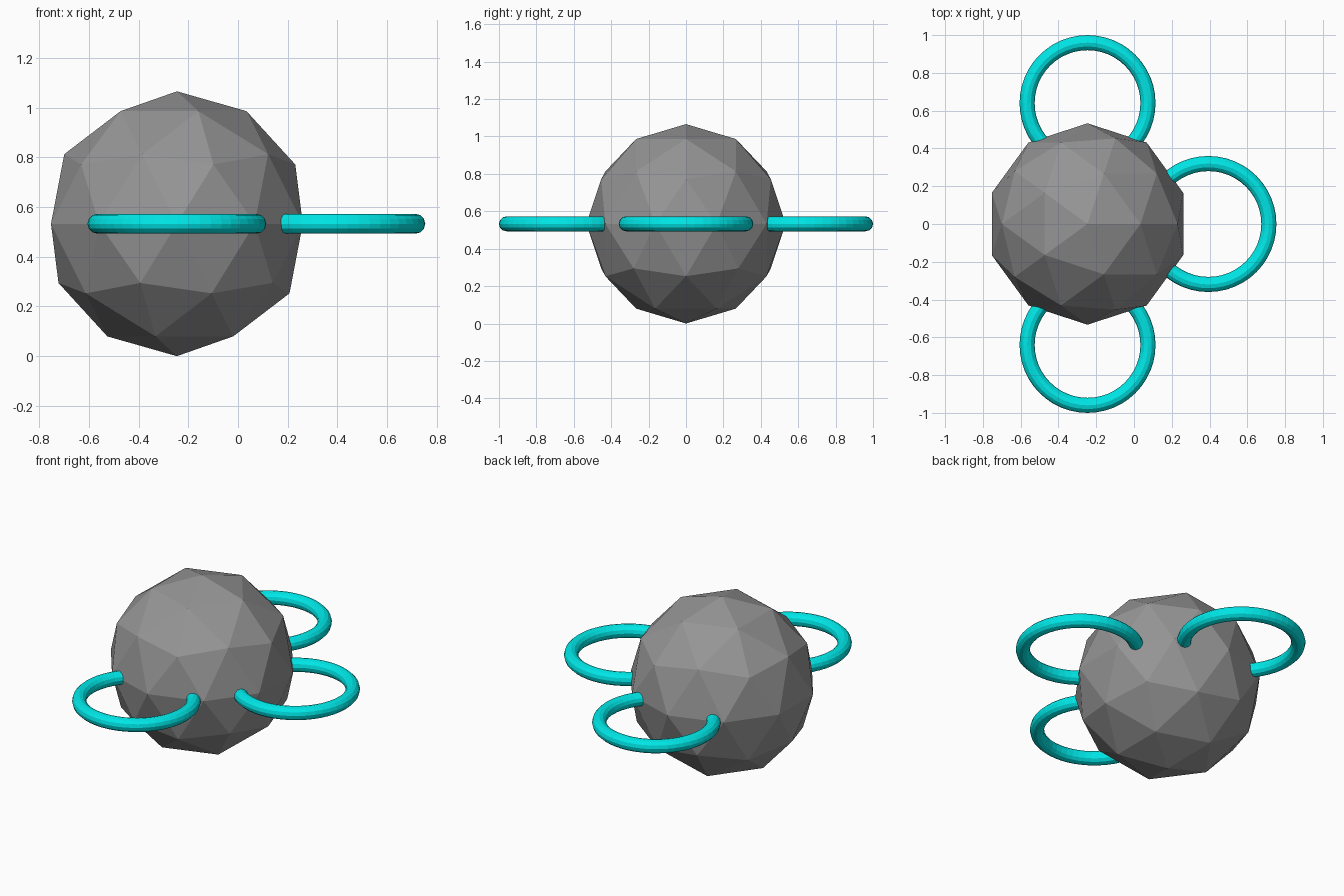
import bpy

if "Cube" in bpy.data.objects:
    bpy.data.objects.remove(bpy.data.objects["Cube"])


def flat_colour(name, rgb):
    mat = bpy.data.materials.new(name)
    mat.diffuse_color = (*rgb, 1.0)
    mat.use_nodes = True
    mat.node_tree.nodes["Principled BSDF"].inputs["Base Color"].default_value = mat.diffuse_color
    return mat


grey = flat_colour("stone grey", (0.3, 0.3, 0.3))
teal = flat_colour("bright teal", (0.0, 0.8, 0.8))

RADIUS = 0.533      # faceted body radius
CX = -0.246         # body centre
REACH = 0.64        # body centre to ring centre


def finish(name, mat):
    obj = bpy.context.object
    obj.name = name
    obj.data.materials.append(mat)


# Faceted round body
bpy.ops.mesh.primitive_ico_sphere_add(subdivisions=2, radius=RADIUS,
                                      location=(CX, 0, RADIUS))
finish("faceted_body", grey)

# Three level rings sunk into the body
for name, dx, dy in (("front_ring", 0, -1), ("right_ring", 1, 0), ("back_ring", 0, 1)):
    bpy.ops.mesh.primitive_torus_add(major_segments=48, minor_segments=12,
                                     major_radius=0.32, minor_radius=0.04,
                                     location=(CX + dx * REACH, dy * REACH, RADIUS))
    finish(name, teal)
